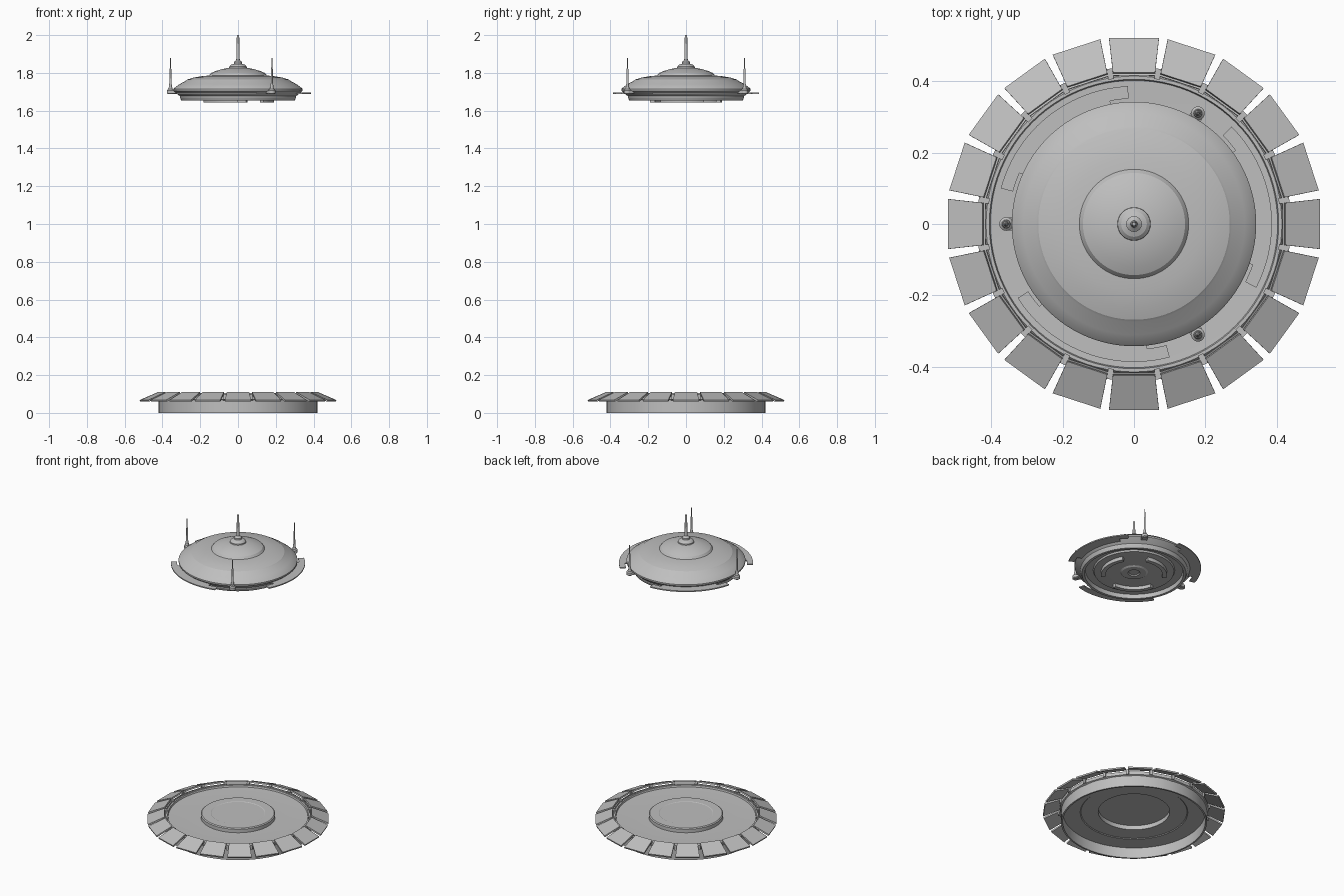
import bpy, bmesh, math
from mathutils import Matrix, Vector

if "Cube" in bpy.data.objects:
    bpy.data.objects.remove(bpy.data.objects["Cube"])

grey = bpy.data.materials.new("light_grey")
grey.diffuse_color = (0.52, 0.52, 0.52, 1)
grey.use_nodes = True
grey.node_tree.nodes["Principled BSDF"].inputs["Base Color"].default_value = grey.diffuse_color


def finish(name, bm, smooth=True):
    bmesh.ops.remove_doubles(bm, verts=bm.verts, dist=1e-5)
    bmesh.ops.recalc_face_normals(bm, faces=bm.faces)
    mesh = bpy.data.meshes.new(name)
    bm.to_mesh(mesh)
    bm.free()
    obj = bpy.data.objects.new(name, mesh)
    obj.data.materials.append(grey)
    bpy.context.collection.objects.link(obj)
    if smooth:
        bpy.ops.object.select_all(action='DESELECT')
        obj.select_set(True)
        bpy.context.view_layer.objects.active = obj
        bpy.ops.object.shade_smooth_by_angle(angle=math.radians(20))
    return obj


def lathe(name, profile, steps=96, center=(0, 0), start=0, smooth=True):
    """Turn an (r, z) profile around a vertical axis."""
    bm = bmesh.new()
    rings = []
    for r, z in profile:
        n = 1 if r == 0 else steps
        rings.append([bm.verts.new((center[0] + r * math.cos(start + math.tau * i / steps),
                                    center[1] + r * math.sin(start + math.tau * i / steps), z))
                      for i in range(n)])
    for a, b in zip(rings, rings[1:]):
        for i in range(steps):
            j = (i + 1) % steps
            quad = [a[i % len(a)], a[j % len(a)], b[j % len(b)], b[i % len(b)]]
            quad = list(dict.fromkeys(quad))
            if len(quad) > 2:
                bm.faces.new(quad)
    return finish(name, bm, smooth)


def arc_plate(name, r0, r1, z0, z1, a0, a1, steps=24):
    """Flat ring sector with angles in degrees."""
    bm = bmesh.new()
    rows = []
    for i in range(steps + 1):
        a = math.radians(a0 + (a1 - a0) * i / steps)
        c, s = math.cos(a), math.sin(a)
        rows.append([bm.verts.new((r * c, r * s, z))
                     for r, z in ((r0, z0), (r1, z0), (r1, z1), (r0, z1))])
    for a, b in zip(rows, rows[1:]):
        for k in range(4):
            bm.faces.new((a[k], a[(k + 1) % 4], b[(k + 1) % 4], b[k]))
    bm.faces.new(rows[0])
    bm.faces.new(rows[-1])
    return finish(name, bm)


def prism(name, bottom, top, angle):
    """Block between two four-point outlines, turned about z."""
    bm = bmesh.new()
    lo = [bm.verts.new(p) for p in bottom]
    hi = [bm.verts.new(p) for p in top]
    bm.faces.new(lo)
    bm.faces.new(hi)
    for k in range(4):
        j = (k + 1) % 4
        bm.faces.new((lo[k], lo[j], hi[j], hi[k]))
    bm.transform(Matrix.Rotation(angle, 4, 'Z'))
    return finish(name, bm, False)


# Base: open-bottomed wall, dished floor and stepped hollow centre
lathe("base_shell", [
    (0.42, 0), (0.42, 0.085), (0.414, 0.092), (0.405, 0.092), (0.402, 0.082),
    (0.305, 0.078), (0.214, 0.078), (0.214, 0.100), (0.208, 0.105),
    (0.157, 0.105), (0.153, 0.103), (0, 0.103),
    (0, 0.097), (0.153, 0.097), (0.206, 0.097), (0.206, 0.070),
    (0.305, 0.070), (0.31, 0.066), (0.41, 0.066), (0.41, 0), (0.42, 0)])

# Faceted collar carrying the panels
lathe("panel_collar", [(0.418, 0.065), (0.432, 0.072), (0.432, 0.092),
                       (0.421, 0.098), (0.418, 0.065)],
      steps=20, start=math.radians(9), smooth=False)

# Sloped panels and the clips between them
for i in range(20):
    a = math.radians(18 * i)
    outline = [(0.424, -0.059, 0.110), (0.521, -0.070, 0.068),
               (0.521, 0.070, 0.068), (0.424, 0.059, 0.110)]
    under = [(x - 0.003, y, z - 0.009) for x, y, z in outline]
    prism("panel", under, outline, a)
    clip = [(0.41, -0.008), (0.44, -0.008), (0.44, 0.008), (0.41, 0.008)]
    prism("panel_clip", [(x, y, 0.07) for x, y in clip],
          [(x, y, 0.10) for x, y in clip], a + math.radians(9))

# Saucer: domed top, sharp rim, recessed underside
lathe("saucer_body", [
    (0, 1.830), (0.047, 1.827), (0.085, 1.820), (0.12, 1.809), (0.143, 1.799),
    (0.153, 1.786), (0.19, 1.783), (0.235, 1.775), (0.268, 1.765), (0.274, 1.760),
    (0.31, 1.740), (0.338, 1.719), (0.342, 1.714), (0.342, 1.705),
    (0.322, 1.688), (0.308, 1.677), (0.308, 1.671), (0.300, 1.653),
    (0.284, 1.653), (0.280, 1.678), (0.235, 1.678), (0.230, 1.668),
    (0.17, 1.664), (0.08, 1.664), (0.07, 1.658), (0.035, 1.658), (0.03, 1.664), (0, 1.664)])

# Top knob and mast
lathe("mast", [(0.047, 1.824), (0.046, 1.834), (0.036, 1.843), (0.022, 1.848),
               (0.022, 1.858), (0.015, 1.863), (0.0095, 1.868), (0.008, 1.90),
               (0.0065, 1.995), (0.005, 2.0), (0, 2.0)], steps=24)

# Rim fins, underside arcs and side antennas, three of each
for k in range(3):
    turn = 120 * k
    arc_plate("rim_fin", 0.351, 0.386, 1.688, 1.695, 92.5 + turn, 165 + turn)
    arc_plate("fin_mount", 0.318, 0.352, 1.688, 1.695, 101 + turn, 156 + turn)
    arc_plate("underside_arc", 0.165, 0.19, 1.643, 1.668, 75 + turn, 150 + turn)
    a = math.radians(60 + turn)
    c = (0.358 * math.cos(a), 0.358 * math.sin(a))
    prism("antenna_arm", [(0.31, -0.018, 1.692), (0.358, -0.018, 1.692),
                          (0.358, 0.018, 1.692), (0.31, 0.018, 1.692)],
          [(0.31, -0.018, 1.708), (0.358, -0.018, 1.708),
           (0.358, 0.018, 1.708), (0.31, 0.018, 1.708)], a)
    lathe("antenna_foot", [(0, 1.688), (0.014, 1.688), (0.019, 1.692), (0.019, 1.708),
                           (0.012, 1.714), (0.010, 1.722), (0, 1.722)], 20, c)
    lathe("antenna_rod", [(0.008, 1.715), (0.008, 1.735), (0.0055, 1.745), (0.005, 1.82),
                          (0.003, 1.825), (0.0025, 1.878), (0, 1.878)], 12, c)
